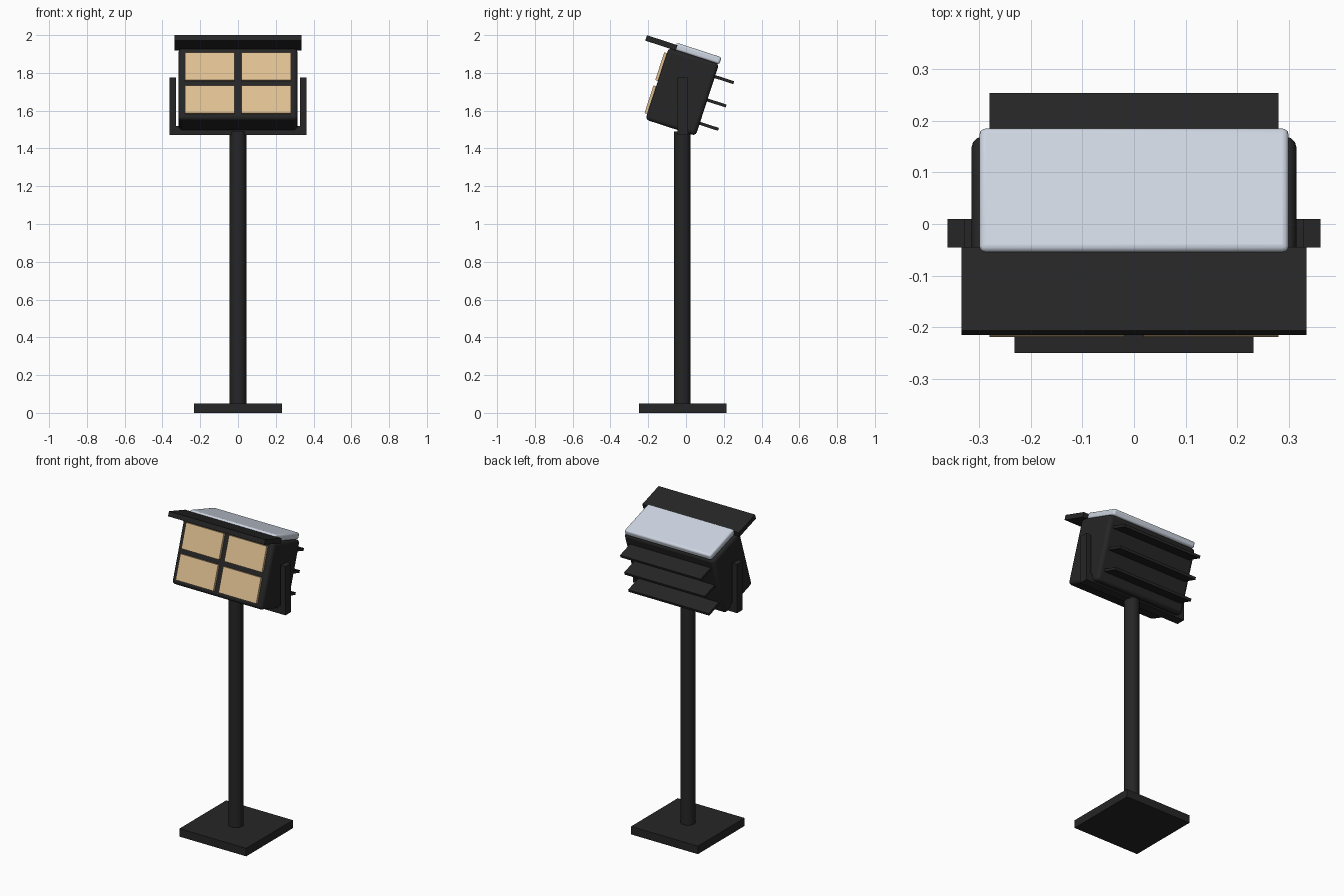
import bpy
from math import radians
from mathutils import Matrix, Vector

default = bpy.data.objects.get("Cube")
if default:
    bpy.data.objects.remove(default, do_unlink=True)


def material(name, rgb):
    mat = bpy.data.materials.new(name)
    mat.use_nodes = True
    color = (*rgb, 1)
    mat.diffuse_color = color
    mat.node_tree.nodes["Principled BSDF"].inputs["Base Color"].default_value = color
    return mat


black = material("charcoal metal", (0.019, 0.019, 0.019))
cream = material("warm lamp", (0.75, 0.53, 0.29))
pale = material("pale panel", (0.62, 0.67, 0.76))

AXIS_Y = -0.018
# Tilted frame shared by all parts of the lamp head
HEAD = Matrix.Translation((0, -0.02, 1.70)) @ Matrix.Rotation(radians(-18), 4, "X")
STAND = Matrix.Translation((0, AXIS_Y, 0))


def box(name, low, high, mat, frame=STAND, bevel=0, segments=3):
    low, high = Vector(low), Vector(high)
    bpy.ops.mesh.primitive_cube_add(size=1)
    obj = bpy.context.object
    obj.name = name
    obj.data.transform(Matrix.Translation((low + high) / 2) @ Matrix.Diagonal((*(high - low), 1)))
    obj.data.materials.append(mat)
    if bevel:
        mod = obj.modifiers.new("rounded edges", "BEVEL")
        mod.width, mod.segments = bevel, segments
        bpy.ops.object.shade_smooth_by_angle(angle=radians(35))
    obj.matrix_world = frame
    return obj


# Stand: square base and round pole
box("base_plate", (-0.232, -0.232, 0), (0.232, 0.232, 0.05), black)
bpy.ops.mesh.primitive_cylinder_add(vertices=16, radius=0.044, depth=1.45,
                                    location=(0, AXIS_Y - 0.002, 0.765))
pole = bpy.context.object
pole.name = "pole"
pole.data.materials.append(black)
bpy.ops.object.shade_smooth_by_angle(angle=radians(35))

# Yoke holding the head
box("yoke_bar", (-0.362, -0.028, 1.47), (0.362, 0.028, 1.52), black)
for side, x in (("right", -0.345), ("left", 0.345)):
    box(f"yoke_arm_{side}", (x - 0.017, -0.028, 1.47), (x + 0.017, 0.028, 1.775), black)

# Lamp housing, visor and top panel
box("housing", (-0.315, -0.14, -0.20), (0.315, 0.14, 0.20), black, HEAD, bevel=0.02)
box("visor", (-0.335, -0.27, 0.197), (0.335, -0.10, 0.227), black, HEAD)
box("top_panel", (-0.30, -0.11, 0.198), (0.30, 0.142, 0.238), pale, HEAD, bevel=0.012)

# Four lamp cells on the front
for side, x in (("right", -0.149), ("left", 0.149)):
    for row, z in (("lower", -0.092), ("upper", 0.092)):
        box(f"lamp_cell_{row}_{side}", (x - 0.131, -0.155, z - 0.077),
            (x + 0.131, -0.135, z + 0.077), cream, HEAD)

# Cooling fins on the back
for i in range(3):
    z = (i - 1) * 0.13
    box(f"cooling_fin_{i + 1}", (-0.28, 0.12, z - 0.008), (0.28, 0.244, z + 0.008), black, HEAD)
